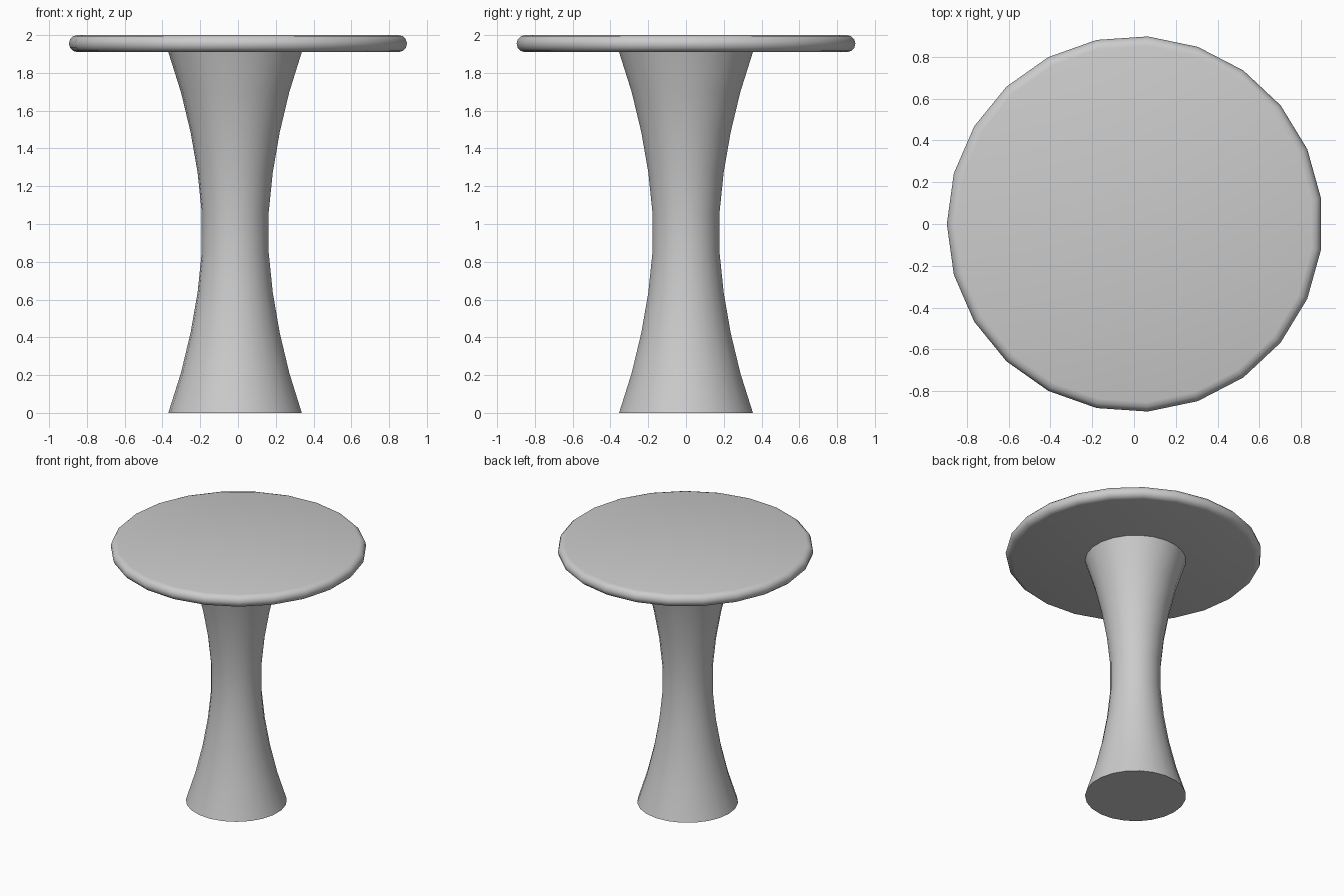
import bpy
import math

cube = bpy.data.objects.get("Cube")
if cube:
    bpy.data.objects.remove(cube, do_unlink=True)

SIDES = 23

grey = bpy.data.materials.new("plain_grey")
colour = (0.6, 0.6, 0.6, 1.0)
grey.use_nodes = True
grey.diffuse_color = colour
grey.node_tree.nodes["Principled BSDF"].inputs["Base Color"].default_value = colour


def lathe(name, profile, centre_x):
    """Turn a bottom-to-top (radius, height) profile into a capped solid."""
    verts, faces = [], []
    for radius, z in profile:
        for i in range(SIDES):
            a = math.pi + math.tau * i / SIDES
            verts.append((radius * math.cos(a), radius * math.sin(a), z))
    for row in range(len(profile) - 1):
        for i in range(SIDES):
            j = (i + 1) % SIDES
            lo, hi = row * SIDES, (row + 1) * SIDES
            faces.append((lo + i, lo + j, hi + j, hi + i))
    faces.append(tuple(reversed(range(SIDES))))
    faces.append(tuple(range(len(verts) - SIDES, len(verts))))
    mesh = bpy.data.meshes.new(name)
    mesh.from_pydata(verts, [], faces)
    mesh.materials.append(grey)
    obj = bpy.data.objects.new(name, mesh)
    obj.location.x = centre_x
    bpy.context.collection.objects.link(obj)
    bpy.ops.object.select_all(action="DESELECT")
    obj.select_set(True)
    bpy.context.view_layer.objects.active = obj
    bpy.ops.object.shade_smooth_by_angle(angle=math.radians(50))
    return obj


# Waisted pedestal, symmetric about its middle
TOP_Z = 1.91
half = [0.355, 0.288, 0.237, 0.2, 0.178]
radii = half + half[::-1]
step = TOP_Z / (len(radii) - 1)
lathe("pedestal", [(r, i * step) for i, r in enumerate(radii)], -0.014)

# Round table top with a half-round rim
EDGE, R = 0.045, 0.899
rim = []
for k in range(7):
    t = -math.pi / 2 + math.pi * k / 6
    rim.append((R - EDGE + EDGE * math.cos(t), 2 - EDGE + EDGE * math.sin(t)))
lathe("table_top", rim, 0.004)
